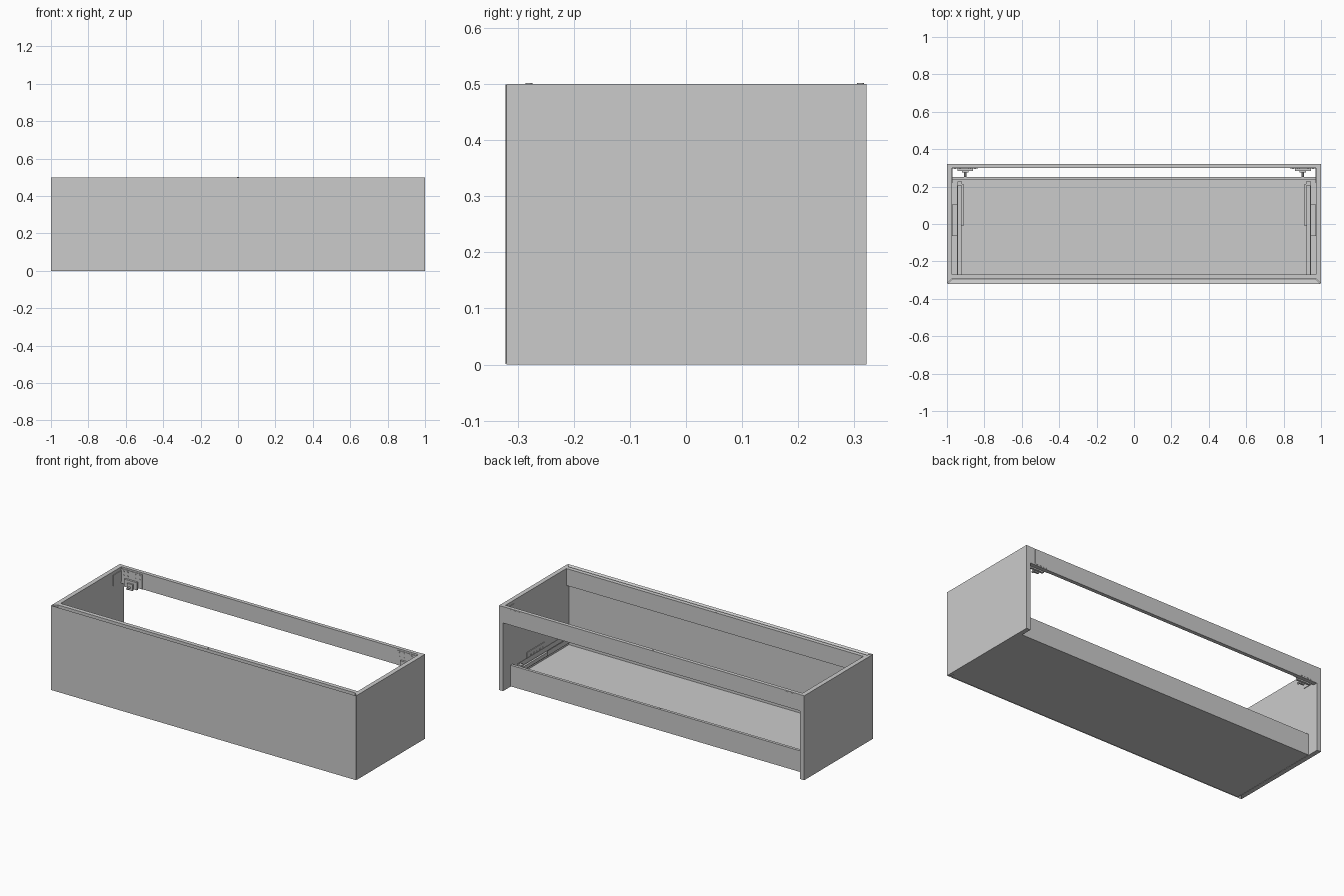
import bpy, bmesh, math
from mathutils import Matrix

if "Cube" in bpy.data.objects:
    bpy.data.objects.remove(bpy.data.objects["Cube"])

W, D, H, T = 1.0, 0.322, 0.5, 0.027   # half width, half depth, height, board


def finish(bm, name, mirror=False):
    bmesh.ops.recalc_face_normals(bm, faces=bm.faces)
    me = bpy.data.meshes.new(name)
    bm.to_mesh(me)
    bm.free()
    ob = bpy.data.objects.new(name, me)
    bpy.context.collection.objects.link(ob)
    if mirror:
        ob.modifiers.new("mirror", 'MIRROR')
    return ob


def add_box(bm, x, y, z):
    m = Matrix.Translation(((x[0] + x[1]) / 2, (y[0] + y[1]) / 2, (z[0] + z[1]) / 2))
    m = m @ Matrix.Diagonal((x[1] - x[0], y[1] - y[0], z[1] - z[0], 1))
    return bmesh.ops.create_cube(bm, size=1, matrix=m)["verts"]


def boxes(name, parts, mirror=False):
    bm = bmesh.new()
    for p in parts:
        add_box(bm, *p)
    return finish(bm, name, mirror)


def discs(name, spots, r, depth, axis='Z', mirror=False):
    bm = bmesh.new()
    rot = {'X': Matrix.Rotation(math.pi / 2, 4, 'Y'), 'Y': Matrix.Rotation(math.pi / 2, 4, 'X'),
           'Z': Matrix()}[axis]
    for s in spots:
        bmesh.ops.create_cone(bm, cap_ends=True, segments=16, radius1=r, radius2=r,
                              depth=depth, matrix=Matrix.Translation(s) @ rot)
    return finish(bm, name, mirror)


# front panel, mitred all round so the back face is smaller
bm = bmesh.new()
for v in add_box(bm, (-W, W), (-D, -D + T), (0, H)):
    if v.co.y > -D + T / 2:
        v.co.x *= (W - T) / W
        v.co.z += T if v.co.z < H / 2 else -T
finish(bm, "front_panel")

# side panel, mitred at its front edge
bm = bmesh.new()
for v in add_box(bm, (W - T, W), (-D, D), (0, H)):
    if v.co.y < 0:
        v.co.y += 0.002 if v.co.x > W - T / 2 else T + 0.002
finish(bm, "side_panel", True)

# bottom panel, mitred to meet the front
bm = bmesh.new()
for v in add_box(bm, (-W + T, W - T), (-D, 0.235), (0.002, 0.04)):
    if v.co.y < 0:
        v.co.y += 0.003 if v.co.z < 0.02 else T + 0.001
finish(bm, "bottom_panel")

# cross rails
X = (-W + T, W - T)
boxes("front_top_rail", [(X, (-D + T, -0.27), (0.4, H))])
boxes("rear_top_rail", [(X, (0.299, D - 0.001), (0.403, H))])
boxes("rear_bottom_rail", [(X, (0.235, 0.252), (0.002, 0.127))])
discs("rail_dowels", [(0, -0.28, H), (0, 0.311, H), (0, 0.244, 0.127)], 0.006, 0.003)

# drawer runners with fixing bracket
boxes("drawer_runner", [
    ((0.941, 0.946), (-0.27, 0.225), (0.09, 0.135)),
    ((0.922, 0.946), (-0.27, 0.225), (0.09, 0.094)),
    ((0.922, 0.926), (-0.27, 0.225), (0.09, 0.12)),
    ((0.911, 0.921), (-0.01, 0.215), (0.1, 0.122)),
    ((0.92, 0.945), (0.205, 0.228), (0.09, 0.13))], True)
boxes("runner_bracket", [
    ((0.945, W - T), (-0.065, 0.105), (0.088, 0.092)),
    ((W - T - 0.004, W - T), (-0.065, 0.105), (0.088, 0.145))], True)
holes = [-0.045 + 0.027 * i for i in range(5)]
discs("bracket_screws", [(0.958, y, 0.093) for y in holes], 0.007, 0.003, mirror=True)
discs("side_screws", [(0.968, y, 0.12) for y in holes], 0.006, 0.003, 'X', True)

# wall hanger: plates, body and hook
boxes("hanger_plate", [
    ((0.835, W - T), (0.296, 0.299), (0.403, 0.49)),
    ((W - T - 0.003, W - T), (0.22, 0.299), (0.415, 0.48)),
    ((0.86, 0.94), (D - 0.001, D), (0.41, 0.495))], True)
boxes("hanger_body", [
    ((0.862, 0.945), (0.284, 0.297), (0.395, 0.44)),
    ((0.885, 0.92), (0.275, 0.285), (0.388, 0.425))], True)
discs("hanger_bolt", [(0.902, 0.266, 0.405)], 0.006, 0.03, 'Y', True)
discs("hanger_screws", [(x, 0.295, z) for x in (0.85, 0.88, 0.93, 0.957) for z in (0.455, 0.478)],
      0.005, 0.003, 'Y', True)
